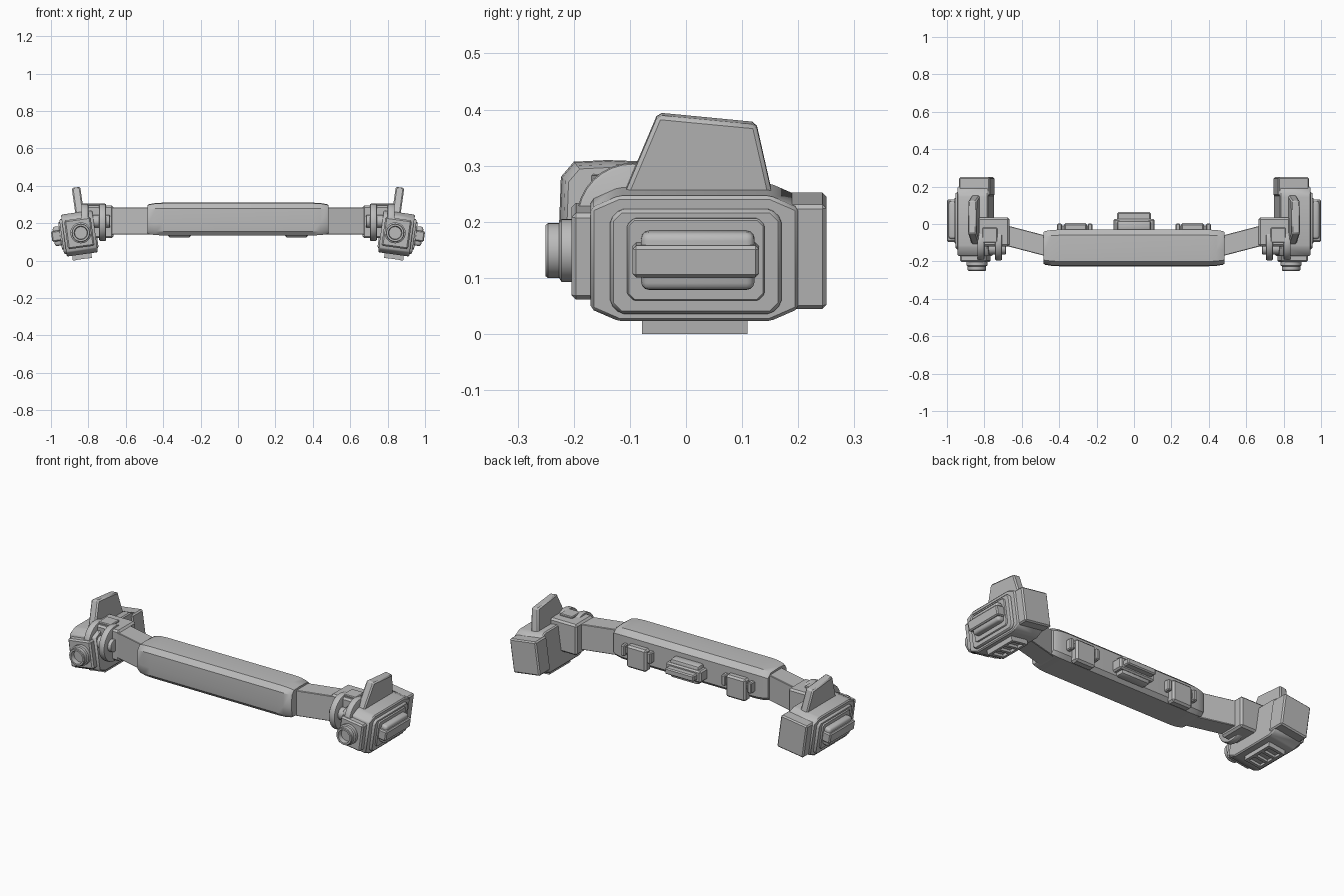
import bpy, bmesh, math
from mathutils import Matrix, Vector

if "Cube" in bpy.data.objects:
    bpy.data.objects.remove(bpy.data.objects["Cube"], do_unlink=True)

grey = bpy.data.materials.new("plain_grey")
grey.use_nodes = True
grey.diffuse_color = (0.5, 0.5, 0.5, 1)
grey.node_tree.nodes["Principled BSDF"].inputs["Base Color"].default_value = (0.5, 0.5, 0.5, 1)

parts = []
# Heads lean outward around the front-to-back axis
HEAD = Matrix.Translation((0.852, 0, 0.147)) @ Matrix.Rotation(math.radians(8), 4, 'Y')
WORLD = Matrix.Identity(4)


def finish(name, bm, frame=WORLD, bevel=0, segments=1, mirror=True):
    bmesh.ops.recalc_face_normals(bm, faces=bm.faces)
    if bevel:
        edges = [e for e in bm.edges if e.calc_face_angle(0) > 0.3]
        bmesh.ops.bevel(bm, geom=edges, offset=bevel, segments=segments,
                        profile=0.5, affect='EDGES', clamp_overlap=True)
    bm.transform(frame)
    mesh = bpy.data.meshes.new(name)
    bm.to_mesh(mesh)
    bm.free()
    mesh.materials.append(grey)
    obj = bpy.data.objects.new(name, mesh)
    bpy.context.collection.objects.link(obj)
    if mirror:
        obj.modifiers.new("mirror", 'MIRROR').use_mirror_merge = False
    parts.append(obj)


def loft(name, rings, **kw):
    bm = bmesh.new()
    loops = [[bm.verts.new(p) for p in ring] for ring in rings]
    n = len(loops[0])
    for a, b in zip(loops, loops[1:]):
        for i in range(n):
            bm.faces.new((a[i], a[(i + 1) % n], b[(i + 1) % n], b[i]))
    bm.faces.new(loops[0])
    bm.faces.new(loops[-1])
    finish(name, bm, **kw)


def box(name, x, y, z, **kw):
    loft(name, [[(x[0], y[0], h), (x[1], y[0], h), (x[1], y[1], h), (x[0], y[1], h)]
                for h in z], **kw)


def side_prism(name, profile, x, **kw):
    loft(name, [[(v, p, q) for p, q in profile] for v in x], **kw)


def chamfered(y, z, c, d):
    return [(y[0], z[0] + d), (y[0] + c, z[0]), (y[1] - c, z[0]), (y[1], z[0] + d),
            (y[1], z[1] - d), (y[1] - c, z[1]), (y[0] + c, z[1]), (y[0], z[1] - d)]


def disc(name, centre, radius, x, bevel=0):
    bm = bmesh.new()
    bmesh.ops.create_cone(bm, cap_ends=True, segments=32, radius1=radius, radius2=radius,
                          depth=x[1] - x[0])
    turn = Matrix.Translation(((x[0] + x[1]) / 2, *centre)) @ Matrix.Rotation(math.pi / 2, 4, 'Y')
    bmesh.ops.transform(bm, matrix=turn, verts=bm.verts)
    finish(name, bm, bevel=bevel, segments=2)


# Padded centre bar with tapered ends
section = [(-0.205, 0.135), (-0.222, 0.155), (-0.226, 0.2), (-0.223, 0.28), (-0.2, 0.307),
           (-0.14, 0.31), (-0.06, 0.307), (-0.03, 0.28), (-0.03, 0.155), (-0.05, 0.135)]
mid = Vector((-0.125, 0.215))
stations = [(0.485, 0.86), (0.475, 0.92), (0.44, 0.98), (0.4, 1)]
stations = [(-x, s) for x, s in stations] + stations[::-1]
loft("centre_bar", [[(x, mid.x + (y - mid.x) * s, mid.y + (z - mid.y) * s) for y, z in section]
                    for x, s in stations], mirror=False)

# Clip on the back of the bar
box("back_clip_base", (-0.11, 0.11), (-0.04, 0.028), (0.17, 0.235),
    bevel=0.008, mirror=False)
box("back_clip_pad", (-0.09, 0.09), (-0.04, 0.018), (0.15, 0.255),
    bevel=0.012, segments=2, mirror=False)
box("back_clip_bar", (-0.09, 0.09), (0.02, 0.063), (0.185, 0.22), bevel=0.006, mirror=False)

# Side buckles on the back of the bar
box("buckle_body", (0.25, 0.375), (-0.045, 0.005), (0.125, 0.25), bevel=0.01)
box("buckle_strap", (0.23, 0.41), (-0.045, -0.008), (0.195, 0.225), bevel=0.004)
for x in (0.222, 0.386):
    box("buckle_tab", (x, x + 0.025), (-0.045, 0.002), (0.18, 0.242), bevel=0.005)

# Arm link and hinge
plan = [(0.46, -0.175), (0.69, -0.115), (0.69, -0.005), (0.46, -0.065)]
loft("arm_link", [[(x, y, z) for x, y in plan] for z in (0.14, 0.285)], bevel=0.003)
box("hinge_block", (0.665, 0.835), (-0.12, 0.035), (0.12, 0.295), bevel=0.01)
box("hinge_cap", (0.73, 0.81), (-0.1, -0.02), (0.29, 0.305), bevel=0.004)
for x in (0.705, 0.8):
    disc("hinge_disc", (-0.095, 0.205), 0.1, (x, x + 0.038), 0.008)
disc("hinge_pin", (-0.13, 0.21), 0.034, (0.685, 0.85), 0.004)

# Head housing
side_prism("head_body", chamfered((-0.17, 0.2), (-0.115, 0.111), 0.05, 0.022),
           (-0.088, 0.08), frame=HEAD, bevel=0.006)
side_prism("outer_panel", chamfered((-0.135, 0.17), (-0.1, 0.088), 0.018, 0.018),
           (0.07, 0.093), frame=HEAD, bevel=0.006)
side_prism("outer_inset_panel", chamfered((-0.105, 0.14), (-0.075, 0.073), 0.012, 0.012),
           (0.085, 0.1), frame=HEAD, bevel=0.003)
box("rear_block", (-0.095, 0.072), (0.15, 0.25), (-0.094, 0.094), frame=HEAD, bevel=0.007)
box("front_plate", (-0.075, 0.068), (-0.204, -0.15), (-0.078, 0.078), frame=HEAD, bevel=0.008)

# Upright fin
fin = [(-0.115, 0.09), (-0.05, 0.245), (0.125, 0.228), (0.156, 0.09)]
side_prism("top_fin", fin, (-0.043, 0.003), frame=HEAD, bevel=0.007)

# Lens barrel with a hollow end, spun from radius and y pairs
barrel = [(0.056, -0.18), (0.056, -0.222), (0.049, -0.226), (0.049, -0.246), (0.046, -0.25),
          (0.036, -0.25), (0.033, -0.225), (0, -0.225)]
bm = bmesh.new()
verts = [bm.verts.new((r - 0.012, y, 0)) for r, y in barrel]
edges = [bm.edges.new(pair) for pair in zip(verts, verts[1:])]
bmesh.ops.spin(bm, geom=verts + edges, cent=(-0.012, 0, 0), axis=(0, 1, 0),
               angle=math.tau, steps=32)
bmesh.ops.remove_doubles(bm, verts=bm.verts, dist=0.0005)
finish("lens_barrel", bm, frame=HEAD)

# Outer side clip
box("side_clip_pad", (0.09, 0.135), (-0.08, 0.122), (-0.052, 0.052),
    frame=HEAD, bevel=0.014, segments=3)
box("side_clip_band", (0.09, 0.1455), (-0.095, 0.13), (-0.027, 0.03), frame=HEAD, bevel=0.006)

# Slotted vent underneath
box("vent_floor", (-0.05, 0.045), (-0.07, 0.1), (-0.126, -0.1), frame=HEAD)
for x in (-0.052, 0.035):
    box("vent_rail", (x, x + 0.016), (-0.078, 0.11), (-0.141, -0.1), frame=HEAD)
for i in range(4):
    y = -0.078 + i * 0.057
    box("vent_rib", (-0.05, 0.045), (y, y + 0.017), (-0.14, -0.1), frame=HEAD)

# Smooth shading with sharp edges kept
for obj in bpy.context.selected_objects:
    obj.select_set(False)
for obj in parts:
    obj.select_set(True)
bpy.context.view_layer.objects.active = parts[0]
bpy.ops.object.shade_smooth_by_angle(angle=math.radians(35))
